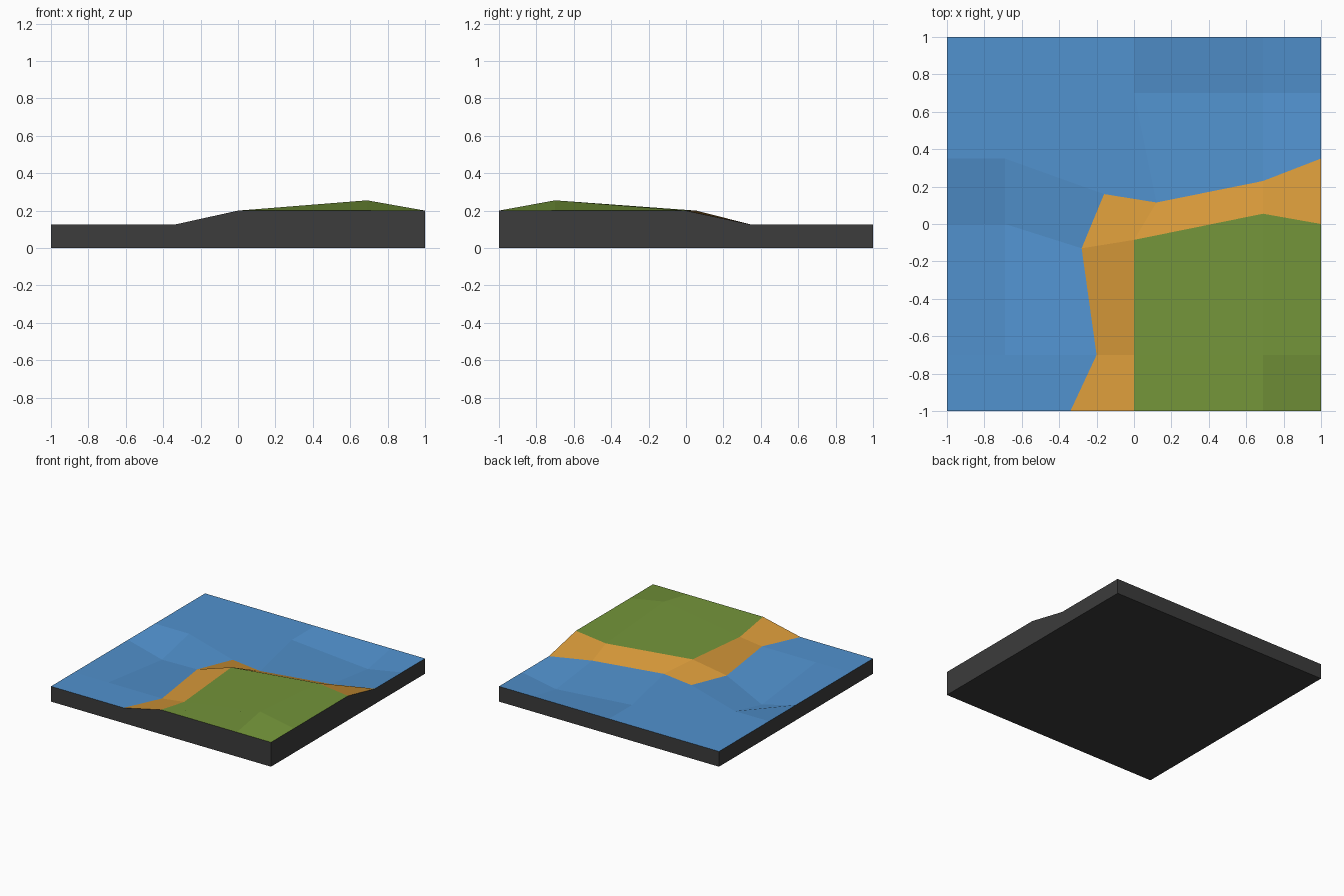
import bpy, bmesh

if "Cube" in bpy.data.objects:
    bpy.data.objects.remove(bpy.data.objects["Cube"])

def material(name, r, g, b):
    m = bpy.data.materials.new(name)
    m.diffuse_color = (r, g, b, 1)
    m.use_nodes = True
    m.node_tree.nodes["Principled BSDF"].inputs["Base Color"].default_value = m.diffuse_color
    return m

# Regular grid lines, with some inner points nudged to shape the shore
xs = [-1, -0.69, -0.34, 0, 0.69, 1]
ys = [-1, -0.7, 0, 0.35, 0.7, 1]
WATER_Z, GRASS_Z = 0.125, 0.2
moved = {
    (2, 1): (-0.20, -0.70), (2, 2): (-0.28, -0.13), (2, 3): (-0.16, 0.16),
    (3, 2): (0.0, -0.085), (3, 3): (0.12, 0.115),
    (4, 2): (0.69, 0.055), (4, 3): (0.69, 0.23),
}
heights = {(4, 1): 0.255, (3, 1): 0.15, (1, 2): 0.045, (4, 4): 0.07}

bm = bmesh.new()
grid = {}
for i, x in enumerate(xs):
    for j, y in enumerate(ys):
        px, py = moved.get((i, j), (x, y))
        z = GRASS_Z if i >= 3 and j <= 2 else WATER_Z
        grid[i, j] = bm.verts.new((px, py, heights.get((i, j), z)))

# Surface cells: grass in the front right corner, a sand band, then water
for i in range(5):
    for j in range(5):
        f = bm.faces.new([grid[i, j], grid[i + 1, j],
                          grid[i + 1, j + 1], grid[i, j + 1]])
        if i >= 3 and j <= 1:
            f.material_index = 0
        elif i >= 2 and j <= 2:
            f.material_index = 1
        else:
            f.material_index = 2

# Dark side walls and underside
rim = [e for e in bm.edges if e.is_boundary]
out = bmesh.ops.extrude_edge_only(bm, edges=rim)["geom"]
for v in out:
    if isinstance(v, bmesh.types.BMVert):
        v.co.z = 0
walls = [f for f in out if isinstance(f, bmesh.types.BMFace)]
low = [e for e in out if isinstance(e, bmesh.types.BMEdge)
       and all(v.co.z == 0 for v in e.verts)]
base = bmesh.ops.contextual_create(bm, geom=low)["faces"]
for f in walls + base:
    f.material_index = 3
bmesh.ops.recalc_face_normals(bm, faces=bm.faces)

mesh = bpy.data.meshes.new("coast_tile")
bm.to_mesh(mesh)
bm.free()
for m in (material("grass green", 0.174, 0.30, 0.042),
          material("sand orange", 0.66, 0.31, 0.04),
          material("water blue", 0.083, 0.287, 0.62),
          material("dark base", 0.045, 0.045, 0.045)):
    mesh.materials.append(m)
tile = bpy.data.objects.new("coast_tile", mesh)
bpy.context.collection.objects.link(tile)
